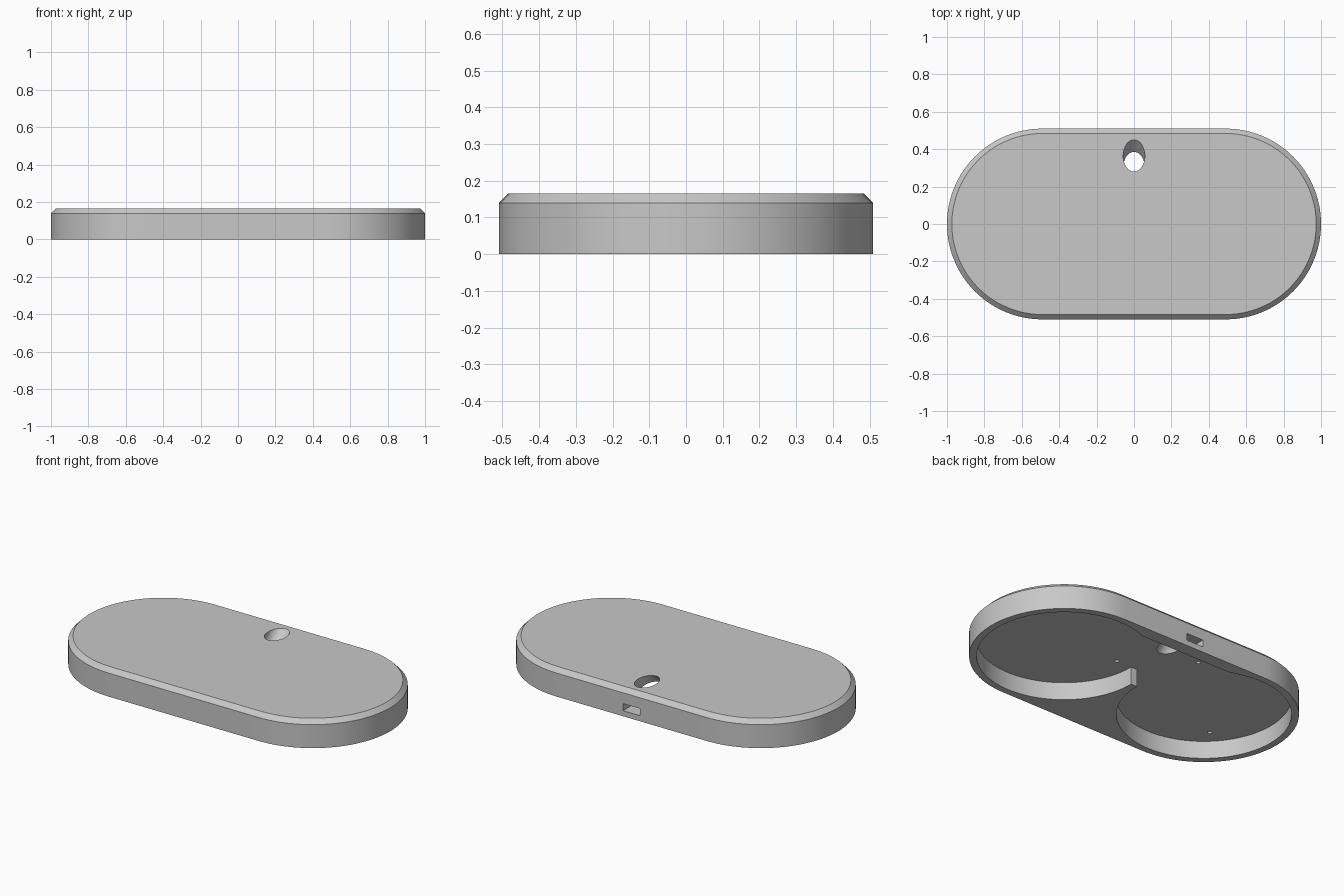
import bpy
import bmesh
from math import atan2, cos, hypot, pi, sin
from mathutils import Matrix, Vector

old = bpy.data.objects.get("Cube")
if old:
    bpy.data.objects.remove(old, do_unlink=True)

HEIGHT, CHAMFER, CEILING = 0.165, 0.026, 0.105
END_X, OUTER_R, POCKET_R = 0.49, 0.51, 0.47
BAY_X, BAY_Y = 0.31, 0.434

grey = bpy.data.materials.new("plain grey")
grey.use_nodes = True
grey.diffuse_color = (0.58, 0.58, 0.58, 1)
grey.node_tree.nodes["Principled BSDF"].inputs["Base Color"].default_value = grey.diffuse_color


def arc(cx, radius, start, end, steps):
    angles = [start + (end - start) * i / steps for i in range(steps + 1)]
    return [(cx + radius * cos(a), radius * sin(a)) for a in angles]


def stadium(radius):
    return arc(END_X, radius, -pi / 2, pi / 2, 48) + arc(-END_X, radius, pi / 2, 3 * pi / 2, 48)


def add_object(name, bm):
    bmesh.ops.recalc_face_normals(bm, faces=bm.faces)
    mesh = bpy.data.meshes.new(name)
    bm.to_mesh(mesh)
    bm.free()
    mesh.materials.append(grey)
    obj = bpy.data.objects.new(name, mesh)
    bpy.context.collection.objects.link(obj)
    return obj


def loft(name, layers):
    """Stack matching outlines, each given as (z, points), into a closed solid."""
    bm = bmesh.new()
    rings = [[bm.verts.new((x, y, z)) for x, y in pts] for z, pts in layers]
    for low, high in zip(rings, rings[1:]):
        for i in range(len(low)):
            bm.faces.new((low[i - 1], low[i], high[i], high[i - 1]))
    bm.faces.new(rings[0])
    bm.faces.new(rings[-1])
    return add_object(name, bm)


def cylinder(name, centre, axis, radius, length, sides):
    bm = bmesh.new()
    turn = Vector(axis).to_track_quat("Z", "Y").to_matrix().to_4x4()
    bmesh.ops.create_cone(bm, cap_ends=True, segments=sides, radius1=radius, radius2=radius,
                          depth=length, matrix=Matrix.Translation(centre) @ turn)
    return add_object(name, bm)


def cut(target, cutter):
    mod = target.modifiers.new("cut", "BOOLEAN")
    mod.operation, mod.solver, mod.object = "DIFFERENCE", "EXACT", cutter
    bpy.context.view_layer.update()
    result = bpy.data.meshes.new_from_object(target.evaluated_get(bpy.context.evaluated_depsgraph_get()))
    target.modifiers.clear()
    target.data = result
    bpy.data.objects.remove(cutter, do_unlink=True)


# Chamfered outer shell
shell = loft("case_shell", [(0, stadium(OUTER_R)), (HEIGHT - CHAMFER, stadium(OUTER_R)),
                            (HEIGHT, stadium(OUTER_R - CHAMFER))])

# Twin round pockets joined by a bay along the back wall
kink = atan2(BAY_Y, BAY_X - END_X)
right_side = arc(END_X, POCKET_R, kink, -pi, 96)
left_side = [(-x, y) for x, y in reversed(right_side)]
cut(shell, loft("pocket_cutter", [(-0.1, right_side + left_side), (CEILING, right_side + left_side)]))

# Slanted hole through the top
cut(shell, cylinder("slanted_hole_cutter", (0, 0.365, HEIGHT), (0, 0.065, 0.06), 0.058, 0.4, 48))

# Port slot through the back wall
slot = [(-0.055, 0.4), (0.055, 0.4), (0.055, 0.6), (-0.055, 0.6)]
cut(shell, loft("port_cutter", [(0.033, slot), (0.075, slot)]))

# Small blind holes in the pocket ceilings
for x, y in [(-0.755, -0.268), (-0.225, 0.268), (0.12, 0), (0.86, 0)]:
    cut(shell, cylinder("pin_hole_cutter", (x, y, CEILING), (0, 0, 1), 0.012, 0.06, 16))

# Smooth curved walls, keep crisp edges
bpy.ops.object.select_all(action="DESELECT")
shell.select_set(True)
bpy.context.view_layer.objects.active = shell
bpy.ops.object.shade_smooth_by_angle(angle=pi / 6)
